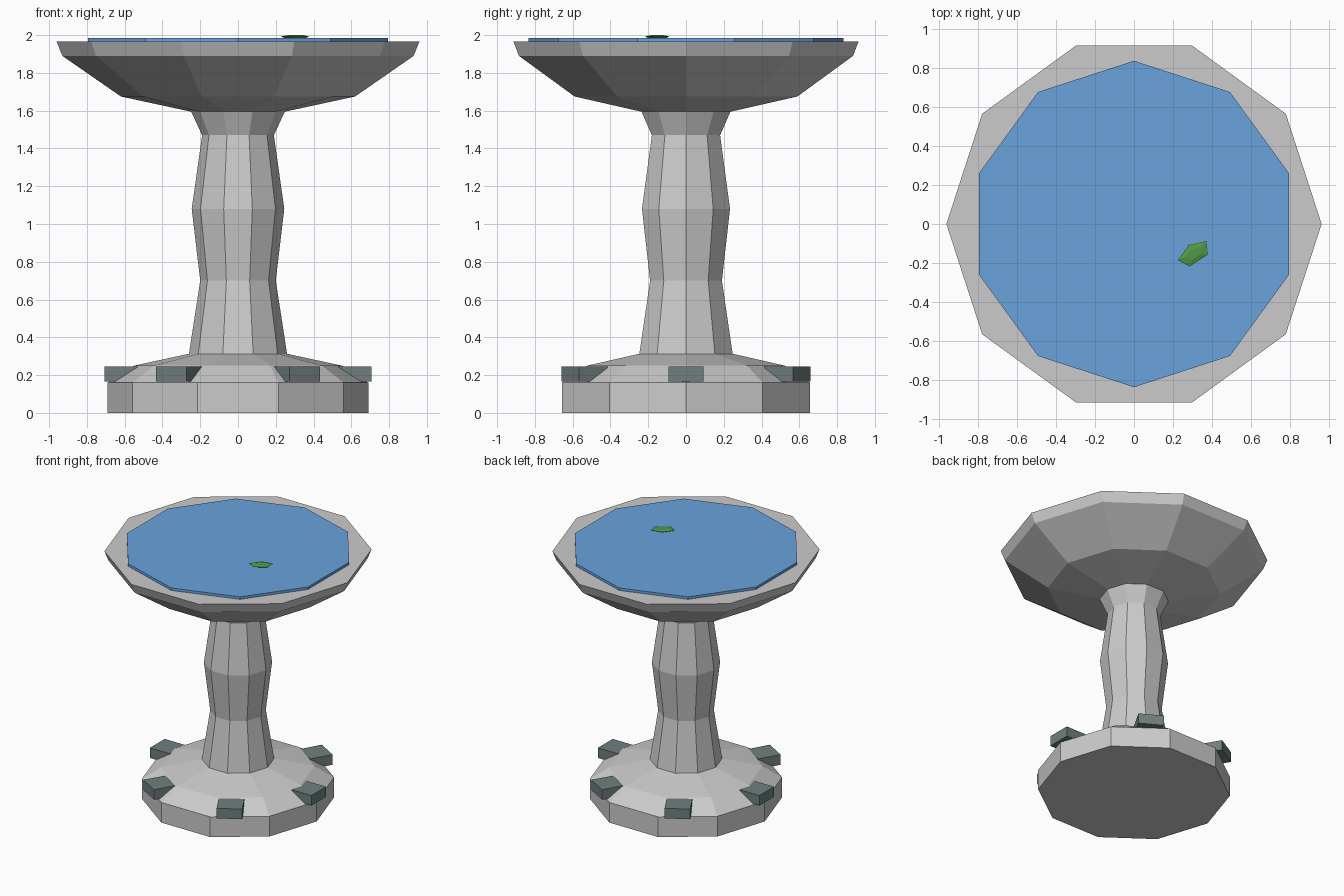
import bpy, bmesh
from math import sin, cos, pi, radians
from mathutils import Matrix, Vector

if "Cube" in bpy.data.objects:
    bpy.data.objects.remove(bpy.data.objects["Cube"])


def material(name, rgb):
    m = bpy.data.materials.new(name)
    m.diffuse_color = (*rgb, 1)
    m.use_nodes = True
    m.node_tree.nodes["Principled BSDF"].inputs["Base Color"].default_value = m.diffuse_color
    return m


def finish(name, bm, mat=None):
    bmesh.ops.recalc_face_normals(bm, faces=bm.faces[:])
    me = bpy.data.meshes.new(name)
    bm.to_mesh(me)
    bm.free()
    ob = bpy.data.objects.new(name, me)
    bpy.context.collection.objects.link(ob)
    if mat:
        me.materials.append(mat)
    return ob


def loft(bm, rings):
    """Bridge equal-length loops of points and cap both ends."""
    loops = [[bm.verts.new(p) for p in ring] for ring in rings]
    n = len(loops[0])
    for a, b in zip(loops, loops[1:]):
        for i in range(n):
            j = (i + 1) % n
            bm.faces.new((a[i], a[j], b[j], b[i]))
    bm.faces.new(loops[0])
    bm.faces.new(loops[-1])


def turned(name, profile, start=0, mat=None, sides=10):
    """Faceted lathe part from (radius, height) pairs."""
    bm = bmesh.new()
    loft(bm, [[(r * cos(start + 2 * pi * i / sides), r * sin(start + 2 * pi * i / sides), z)
               for i in range(sides)] for r, z in profile])
    return finish(name, bm, mat)


water_mat = material("water_blue", (0.144, 0.361, 0.716))
stone_mat = material("stone_teal", (0.16, 0.21, 0.21))
leaf_mat = material("leaf_green", (0.08, 0.32, 0.06))

# Base, column and bowl
turned("base", [(0.69, 0), (0.69, 0.16), (0.55, 0.25), (0.26, 0.313)])
turned("column", [(0.26, 0.31), (0.20, 0.70), (0.245, 1.08), (0.19, 1.47), (0.25, 1.60)])
turned("bowl", [(0.25, 1.595), (0.62, 1.675), (0.93, 1.89), (0.96, 1.965)])

# Water disc, turned half a facet against the rim
turned("water", [(0.835, 1.962), (0.835, 1.985)], radians(18), water_mat)

# Ring of six stones set on the base
for k in range(6):
    bm = bmesh.new()
    bmesh.ops.create_cube(bm, size=1, matrix=Matrix.Rotation(k * pi / 3, 4, 'Z')
                          @ Matrix.Translation((0.62, 0, 0.205))
                          @ Matrix.Diagonal((0.175, 0.185, 0.08, 1)))
    finish(f"stone_{k + 1}", bm, stone_mat)

# Floating leaf
outline = [Vector(p) for p in [(0.225, -0.185), (0.285, -0.217), (0.377, -0.157),
                               (0.372, -0.087), (0.28, -0.107)]]
centre = sum(outline, Vector((0, 0))) / len(outline)
bm = bmesh.new()
loft(bm, [[(*centre.lerp(p, s), z) for p in outline]
          for s, z in [(0.6, 1.98), (1, 1.993), (0.5, 2.0)]])
finish("leaf", bm, leaf_mat)
